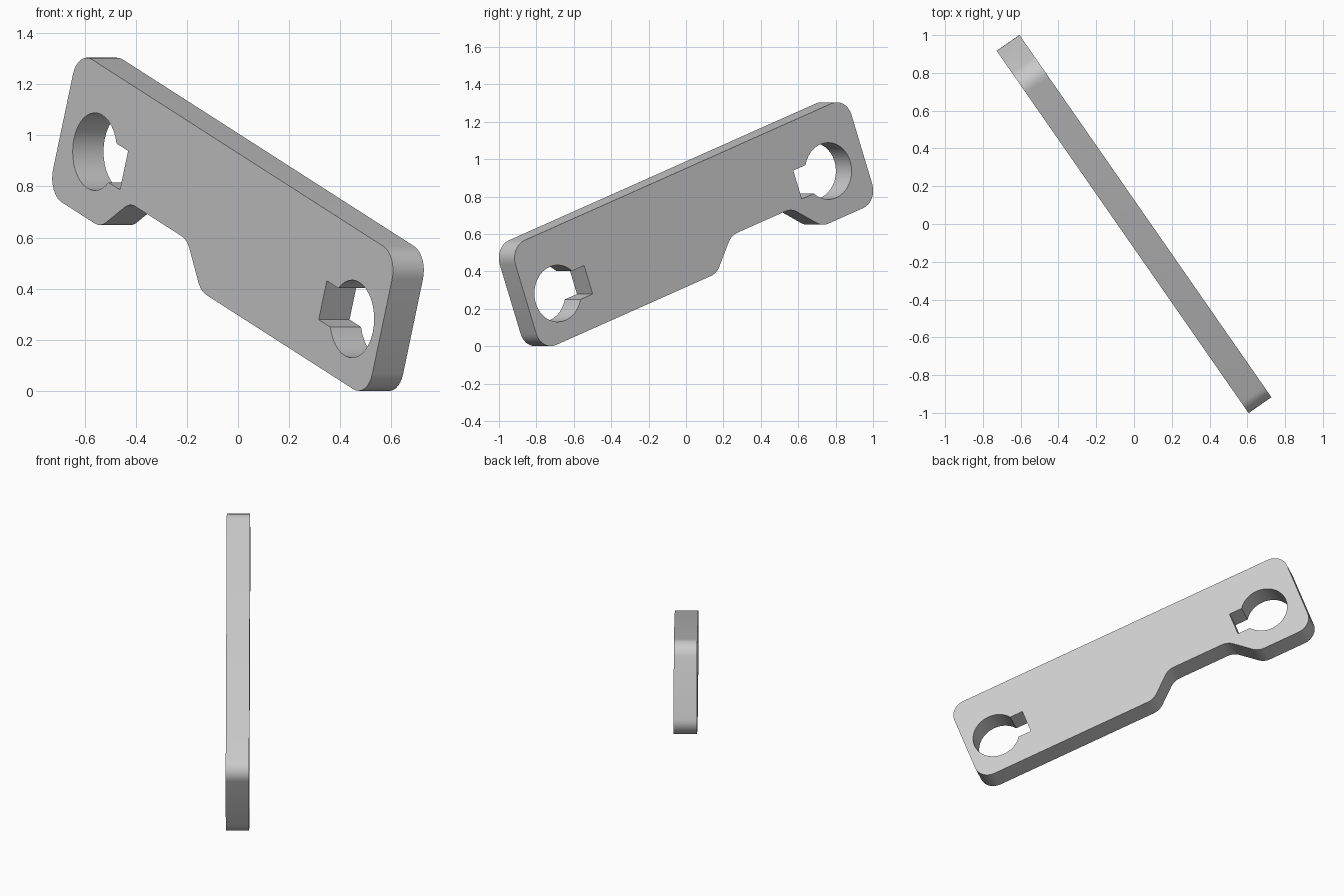
import bpy
import bmesh
from math import sin, cos, asin, pi, radians, tan
from mathutils import Vector, Matrix

cube = bpy.data.objects.get("Cube")
if cube:
    bpy.data.objects.remove(cube, do_unlink=True)

THICK = 0.147
RADIUS = 0.1


def fillet(corners, r, steps=8):
    """Round every corner of a closed 2D polygon."""
    out = []
    for i, p in enumerate(corners):
        p = Vector(p)
        d0 = (Vector(corners[i - 1]) - p).normalized()
        d1 = (Vector(corners[(i + 1) % len(corners)]) - p).normalized()
        half = d0.angle(d1) / 2
        centre = p + (d0 + d1).normalized() * r / sin(half)
        start = p + d0 * r / tan(half) - centre
        end = p + d1 * r / tan(half) - centre
        sweep = start.angle(end)
        for k in range(steps + 1):
            t = k / steps
            out.append(centre + (start * sin((1 - t) * sweep) + end * sin(t * sweep)) / sin(sweep))
    return out


def keyhole(cx, cy, side, r=0.152, reach=0.213, half=0.081, steps=30):
    """Round hole with a square slot on one side."""
    s = asin(half / r)
    pts = [(r * cos(s + k * (2 * pi - 2 * s) / steps),
            r * sin(s + k * (2 * pi - 2 * s) / steps)) for k in range(steps + 1)]
    pts += [(reach, -half), (reach, half)]
    return [Vector((cx + side * x, cy + y)) for x, y in pts]


# Plate outline with the notch in its lower edge
L, H, N = 1.165, 0.298, -0.14
outline = fillet([(-L, H), (-L, -H), (-0.783, -H), (-0.625, N),
                  (-0.208, N), (-0.05, -H), (L, -H), (L, H)], RADIUS)
loops = [outline, keyhole(-0.92, -0.034, 1), keyhole(0.96, -0.043, -1)]

# Fill the profile and extrude it
bm = bmesh.new()
edges = []
for loop in loops:
    vs = [bm.verts.new((p.x, p.y, -THICK / 2)) for p in loop]
    edges += [bm.edges.new((v, vs[(i + 1) % len(vs)])) for i, v in enumerate(vs)]
bmesh.ops.triangle_fill(bm, use_beauty=True, use_dissolve=False, edges=edges)
ext = bmesh.ops.extrude_face_region(bm, geom=bm.faces[:])
bmesh.ops.translate(bm, vec=(0, 0, THICK),
                    verts=[g for g in ext["geom"] if isinstance(g, bmesh.types.BMVert)])

# Stand the plate up, tilted in its own vertical plane
along = Vector((0.571, -0.821, 0)).normalized()
up = Vector((0, 0, 1))
tilt = radians(20.1)
a = along * cos(tilt) - up * sin(tilt)
b = along * sin(tilt) + up * cos(tilt)
bm.transform(Matrix((a, b, a.cross(b))).transposed().to_4x4())
low = min(v.co.z for v in bm.verts)
bmesh.ops.translate(bm, vec=(0, 0, -low), verts=bm.verts)
bmesh.ops.recalc_face_normals(bm, faces=bm.faces[:])

mesh = bpy.data.meshes.new("link_plate")
bm.to_mesh(mesh)
bm.free()
plate = bpy.data.objects.new("link_plate", mesh)
bpy.context.collection.objects.link(plate)

# Plain grey finish
grey = bpy.data.materials.new("light_grey")
grey.use_nodes = True
colour = (0.6, 0.6, 0.6, 1)
grey.diffuse_color = colour
grey.node_tree.nodes["Principled BSDF"].inputs["Base Color"].default_value = colour
mesh.materials.append(grey)

bpy.ops.object.select_all(action="DESELECT")
plate.select_set(True)
bpy.context.view_layer.objects.active = plate
bpy.ops.object.shade_smooth_by_angle(angle=radians(30))
